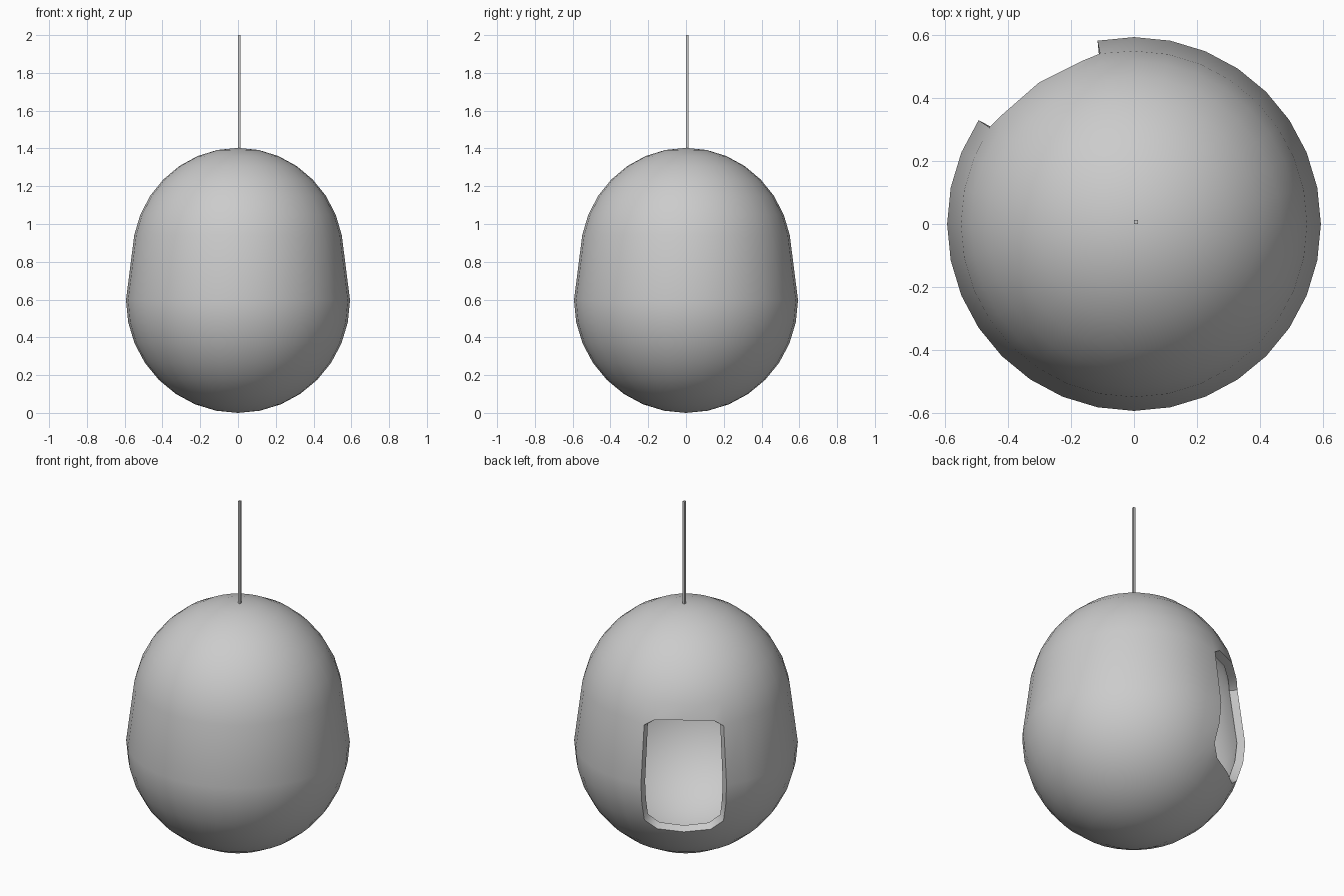
import bpy, bmesh, math

if "Cube" in bpy.data.objects:
    bpy.data.objects.remove(bpy.data.objects["Cube"])

SEG = 32
STEP = 2 * math.pi / SEG

# Pod profile: round bowl below, slightly narrower dome above
LOW_R, LOW_Z, TOP_R, TOP_H, TOP_Z = 0.593, 0.597, 0.56, 0.573, 0.83
profile = []
for i in range(1, 9):
    a = i * STEP
    profile.append((LOW_R * math.sin(a), LOW_Z - LOW_Z * math.cos(a)))
for i in range(7, 0, -1):
    a = i * STEP
    profile.append((TOP_R * math.sin(a), TOP_Z + TOP_H * math.cos(a)))
SILL, HEAD = 5, 8          # profile rows bounding the doorway
LEFT, RIGHT = 9, 13        # columns bounding the doorway


def radius_at(z):
    for (r0, z0), (r1, z1) in zip(profile, profile[1:]):
        if z0 <= z <= z1:
            return r0 + (r1 - r0) * (z - z0) / (z1 - z0)


# Doorway edge nudges with rounded corners: (row, column) -> (z, column shift)
edge = {
    (SILL, 10): (0.315, -0.4), (SILL, 11): (0.305, 0), (SILL, 12): (0.315, 0.4),
    (HEAD, 9): (0.925, 0), (HEAD, 10): (0.96, -0.5), (HEAD, 11): (0.97, 0),
    (HEAD, 12): (0.96, 0.5), (HEAD, 13): (0.925, 0),
}

# Pod shell
bm = bmesh.new()
rings = []
for row, (r, z) in enumerate(profile):
    ring = []
    for c in range(SEG):
        zz, shift = edge.get((row, c), (z, 0))
        rr = radius_at(zz) if (row, c) in edge else r
        a = (c + shift) * STEP
        ring.append(bm.verts.new((rr * math.cos(a), rr * math.sin(a), zz)))
    rings.append(ring)
bottom = bm.verts.new((0, 0, 0))
top = bm.verts.new((0, 0, TOP_Z + TOP_H))
for c in range(SEG):
    n = (c + 1) % SEG
    bm.faces.new((bottom, rings[0][n], rings[0][c]))
    bm.faces.new((top, rings[-1][c], rings[-1][n]))
    for row in range(len(rings) - 1):
        if SILL <= row < HEAD and LEFT <= c < RIGHT:
            continue
        lo, hi = rings[row], rings[row + 1]
        bm.faces.new((lo[c], lo[n], hi[n], hi[c]))
mesh = bpy.data.meshes.new("pod_shell")
bm.to_mesh(mesh)
bm.free()
pod = bpy.data.objects.new("pod_shell", mesh)
bpy.context.collection.objects.link(pod)

# Wall thickness, grown inwards
wall = pod.modifiers.new("wall", 'SOLIDIFY')
wall.thickness = 0.045
wall.offset = -1
bpy.context.view_layer.objects.active = pod
pod.select_set(True)
bpy.ops.object.modifier_apply(modifier="wall")
bpy.ops.object.shade_smooth_by_angle(angle=math.radians(50))

# Hanging rod
bpy.ops.mesh.primitive_cube_add(size=1, location=(0.006, 0.006, 1.695))
rod = bpy.context.object
rod.name = "hanging_rod"
rod.scale = (0.013, 0.013, 0.61)
